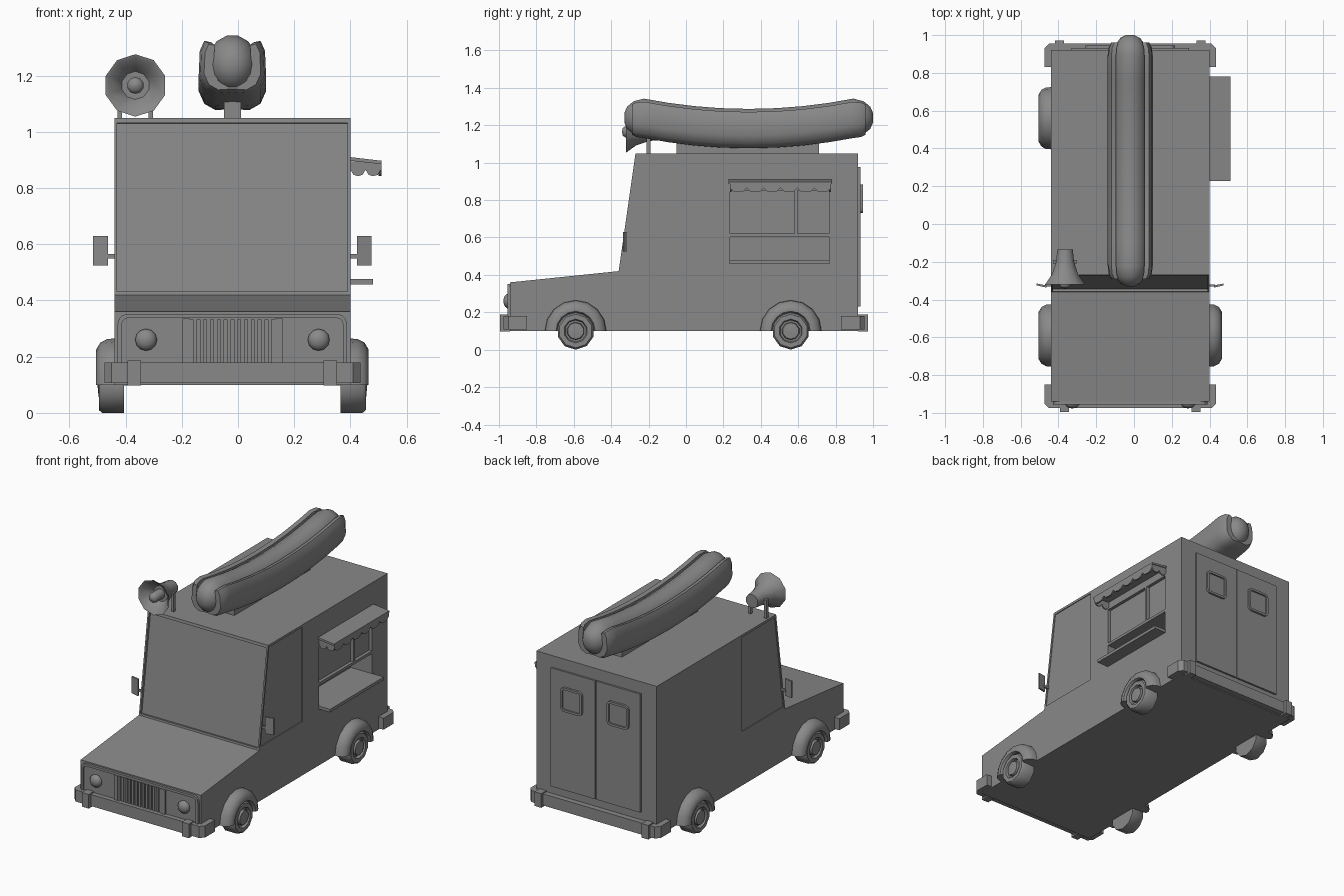
import bpy, bmesh, math
from mathutils import Vector

if "Cube" in bpy.data.objects:
    bpy.data.objects.remove(bpy.data.objects["Cube"])

GREY = (0.25, 0.25, 0.25, 1)
grey = bpy.data.materials.new("plain_grey")
grey.use_nodes = True
grey.diffuse_color = GREY
grey.node_tree.nodes["Principled BSDF"].inputs["Base Color"].default_value = GREY

CX = -0.02    # centre line of the van
HALF = 0.42   # half width of the body


def loft(name, rings, smooth=False, loop=False):
    """Skin a list of equal point rings, capped unless the rings form a loop."""
    bm = bmesh.new()
    rows = [[bm.verts.new(p) for p in ring] for ring in rings]
    n = len(rows[0])
    pairs = list(zip(rows, rows[1:])) + ([(rows[-1], rows[0])] if loop else [])
    for a, b in pairs:
        for i in range(n):
            bm.faces.new((a[i], a[(i + 1) % n], b[(i + 1) % n], b[i]))
    if not loop:
        bm.faces.new(rows[0])
        bm.faces.new(rows[-1])
    bmesh.ops.recalc_face_normals(bm, faces=bm.faces)
    mesh = bpy.data.meshes.new(name)
    bm.to_mesh(mesh)
    bm.free()
    mesh.materials.append(grey)
    obj = bpy.data.objects.new(name, mesh)
    bpy.context.collection.objects.link(obj)
    if smooth:
        bpy.ops.object.select_all(action="DESELECT")
        obj.select_set(True)
        bpy.context.view_layer.objects.active = obj
        bpy.ops.object.shade_smooth_by_angle(angle=math.radians(42))
    return obj


def place(axis, d, p):
    q = list(p)
    q.insert(axis, d)
    return q


def prism(name, pts, axis, a, b):
    return loft(name, [[place(axis, d, p) for p in pts] for d in (a, b)])


def box(name, x0, x1, y0, y1, z0, z1):
    return prism(name, [(x0, y0), (x1, y0), (x1, y1), (x0, y1)], 2, z0, z1)


def revolve(name, profile, axis, centre, n):
    """profile holds (distance along axis, radius) pairs."""
    rings = []
    for d, r in profile:
        r = max(r, 0.001)
        angles = [math.tau * i / n + math.pi / 2 for i in range(n)]
        rings.append([place(axis, d, (centre[0] + r * math.cos(t),
                                      centre[1] + r * math.sin(t))) for t in angles])
    return loft(name, rings, True)


def framed_plate(name, x0, x1, z0, z1, y, out, radius, rim):
    """Round-cornered plate with a raised rim, facing along y."""
    def ring(inset, yy):
        pts, r = [], max(radius - inset, 0.003)
        corners = [(x1, z1, -1, -1), (x0, z1, 1, -1), (x0, z0, 1, 1), (x1, z0, -1, 1)]
        for k, (x, z, sx, sz) in enumerate(corners):
            for j in range(4):
                t = math.pi / 2 * (k + j / 3)
                pts.append((x + sx * (inset + r) + r * math.cos(t), yy,
                            z + sz * (inset + r) + r * math.sin(t)))
        return pts
    return loft(name, [ring(0, y), ring(0, y + out), ring(rim, y + out),
                       ring(rim, y + out * 0.3)])


def cut(target, cutter):
    mod = target.modifiers.new("cut", "BOOLEAN")
    mod.operation = "DIFFERENCE"
    mod.solver = "EXACT"
    mod.object = cutter
    bpy.context.view_layer.objects.active = target
    bpy.ops.object.modifier_apply(modifier=mod.name)
    bpy.data.objects.remove(cutter)


# Body shell
body = prism("body", [(-0.94, 0.1), (-0.94, 0.36), (-0.36, 0.42), (-0.27, 1.05),
                      (0.92, 1.05), (0.92, 0.1)], 0, CX - HALF, CX + HALF)

# Windscreen recess
low, high = Vector((-0.36, 0.42)), Vector((-0.27, 1.05))
along = (high - low).normalized()
inward = Vector((along.y, -along.x))
low, high = low + along * 0.012, high - along * 0.018
cut(body, prism("windscreen_cutter",
                [low - inward * 0.05, high - inward * 0.05,
                 high + inward * 0.015, low + inward * 0.015],
                0, CX - 0.41, CX + 0.41))

# Cab side windows
for s in (-1, 1):
    cut(body, prism("side_window_cutter",
                    [(-0.345, 0.44), (-0.26, 1.035), (0.07, 1.035), (0.07, 0.44)],
                    0, CX + s * (HALF - 0.005), CX + s * (HALF + 0.1)))

# Serving hatch: two panes above a deep opening with a counter
right = CX + HALF
for y0, y1, z0, z1, deep in ((0.235, 0.58, 0.62, 0.85, 0.02),
                             (0.595, 0.765, 0.62, 0.85, 0.02),
                             (0.235, 0.765, 0.47, 0.603, 0.15)):
    cut(body, box("hatch_cutter", right - deep, right + 0.1, y0, y1, z0, z1))
box("counter", right - 0.149, 0.48, 0.232, 0.768, 0.457, 0.476)


# Awning with scalloped valances
def scallops(u0, u1, count, top, bottom):
    w = (u1 - u0) / count
    pts = [(u1, top), (u0, top)]
    for i in range(count):
        u = u0 + i * w
        pts += [(u, bottom + 0.02), (u + w * 0.2, bottom + 0.002),
                (u + w * 0.5, bottom - 0.003), (u + w * 0.8, bottom + 0.002)]
    return pts + [(u1, bottom + 0.02)]


prism("awning_top", [(right, 0.91), (0.51, 0.897), (0.51, 0.885), (right, 0.897)],
      1, 0.228, 0.78)
prism("awning_front", scallops(0.235, 0.775, 6, 0.89, 0.845), 0, 0.5, 0.51)
for y in (0.235, 0.767):
    prism("awning_side", scallops(right, 0.508, 2, 0.895, 0.845), 1, y, y + 0.008)

# Wheels and mudguards
for s in (-1, 1):
    for y in (-0.59, 0.56):
        tyre = [(0.385, 0), (0.385, 0.1), (0.463, 0.1), (0.475, 0.09), (0.475, 0.064),
                (0.458, 0.058), (0.458, 0.048), (0.476, 0.044), (0.48, 0)]
        revolve("wheel", [(CX + s * d, r) for d, r in tyre], 0, (y, 0.1), 10)
        guard = [(0.41, 0.098), (0.41, 0.165), (0.445, 0.163), (0.47, 0.15),
                 (0.485, 0.125), (0.483, 0.105), (0.472, 0.098)]
        arc = [math.pi * i / 8 for i in range(9)]
        loft("mudguard", [[(CX + s * d, y + r * math.cos(t), 0.1 + r * math.sin(t))
                           for d, r in guard] for t in arc], True)

# Bumpers with overriders
for name, f, face, outer, end, tip, bx in (
        ("front_bumper", -1, 0.94, 0.975, 0.85, 0.995, 0.325),
        ("rear_bumper", 1, 0.92, 0.955, 0.83, 0.972, 0.35)):
    half = [(0.455, end), (0.455, outer - 0.025), (0.43, outer)]
    back = [(0.42, face), (0.42, end)]
    outline = half + [(-x, y) for x, y in reversed(half)]
    outline += [(-x, y) for x, y in reversed(back)] + back
    prism(name, [(CX + x, f * y) for x, y in outline], 2, 0.107, 0.18)
    for s in (-1, 1):
        x0, x1 = sorted((CX + s * bx, CX + s * (bx + 0.048)))
        y0, y1 = sorted((f * face, f * tip))
        box(name + "_overrider", x0, x1, y0, y1, 0.098, 0.187)

# Grille and headlights
framed_plate("grille_surround", CX - 0.408, CX + 0.408, 0.13, 0.352,
             -0.94, -0.015, 0.035, 0.015)
for s in (-1, 1):
    box("grille_post", CX + s * 0.165 - 0.013, CX + s * 0.165 + 0.013,
        -0.955, -0.94, 0.14, 0.335)
    revolve("headlight", [(-0.94, 0.039), (-0.955, 0.039), (-0.967, 0.03),
                          (-0.974, 0.017), (-0.976, 0)], 1, (CX + s * 0.307, 0.26), 12)
for i in range(13):
    x = CX - 0.145 + i * 0.29 / 12
    box("grille_slat", x - 0.007, x + 0.007, -0.952, -0.94, 0.14, 0.333)

# Rear doors with framed windows
for s in (-1, 1):
    x0, x1 = sorted((CX + s * 0.003, CX + s * 0.312))
    box("rear_door", x0, x1, 0.915, 0.932, 0.23, 0.977)
    mid = CX + s * 0.162
    framed_plate("rear_window", mid - 0.075, mid + 0.075, 0.73, 0.882,
                 0.931, 0.014, 0.025, 0.014)

# Door mirrors
for s in (-1, 1):
    prism("mirror", [(CX + s * 0.443, -0.325), (CX + s * 0.495, -0.315),
                     (CX + s * 0.495, -0.325), (CX + s * 0.443, -0.337)],
          2, 0.525, 0.63)
    x0, x1 = sorted((CX + s * 0.41, CX + s * 0.45))
    box("mirror_arm", x0, x1, -0.332, -0.32, 0.55, 0.565)

# Roof loudspeaker
revolve("loudspeaker", [(-0.135, 0), (-0.135, 0.043), (-0.2, 0.05), (-0.265, 0.072),
                        (-0.32, 0.111), (-0.316, 0.1), (-0.26, 0.057), (-0.25, 0.05),
                        (-0.25, 0.03), (-0.325, 0.03), (-0.338, 0.02), (-0.342, 0)],
        1, (-0.365, 1.165), 10)
for x in (-0.42, -0.31):
    box("loudspeaker_leg", x - 0.008, x + 0.008, -0.21, -0.19, 1.045, 1.165)

# Roof sausage in a bun
MID = 0.335


def sag(y):
    return 1.185 + 0.055 * min(1, ((y - MID) / 0.56) ** 2)


def sweep(name, section, half_stations):
    """half_stations holds (distance from the middle, section scale)."""
    stations = [(MID - d, k) for d, k in half_stations]
    stations += [(MID + d, k) for d, k in reversed(half_stations) if d]
    loft(name, [[(CX + x * k, y, sag(y) + z * k) for x, z in section]
                for y, k in stations], True)


oval = [(0.09 * math.cos(math.tau * i / 14), 0.105 * math.sin(math.tau * i / 14))
        for i in range(14)]
sweep("sausage", oval, [(0.665, 0.25), (0.65, 0.58), (0.615, 0.86), (0.56, 1),
                        (0.43, 1), (0.29, 1), (0.15, 1), (0, 1)])
bun = [(0.0, -0.09), (0.06, -0.07), (0.08, 0), (0.075, 0.08), (0.1, 0.086),
       (0.116, 0.05), (0.12, -0.04), (0.1, -0.085), (0.06, -0.108), (0.0, -0.104)]
for s in (-1, 1):
    sweep("bun_half", [(s * x, z) for x, z in bun],
          [(0.625, 0.84), (0.6, 0.95), (0.55, 1), (0.43, 1), (0.29, 1), (0.15, 1), (0, 1)])
box("sausage_stand", CX - 0.03, CX + 0.03, -0.05, 0.71, 1.045, 1.13)
